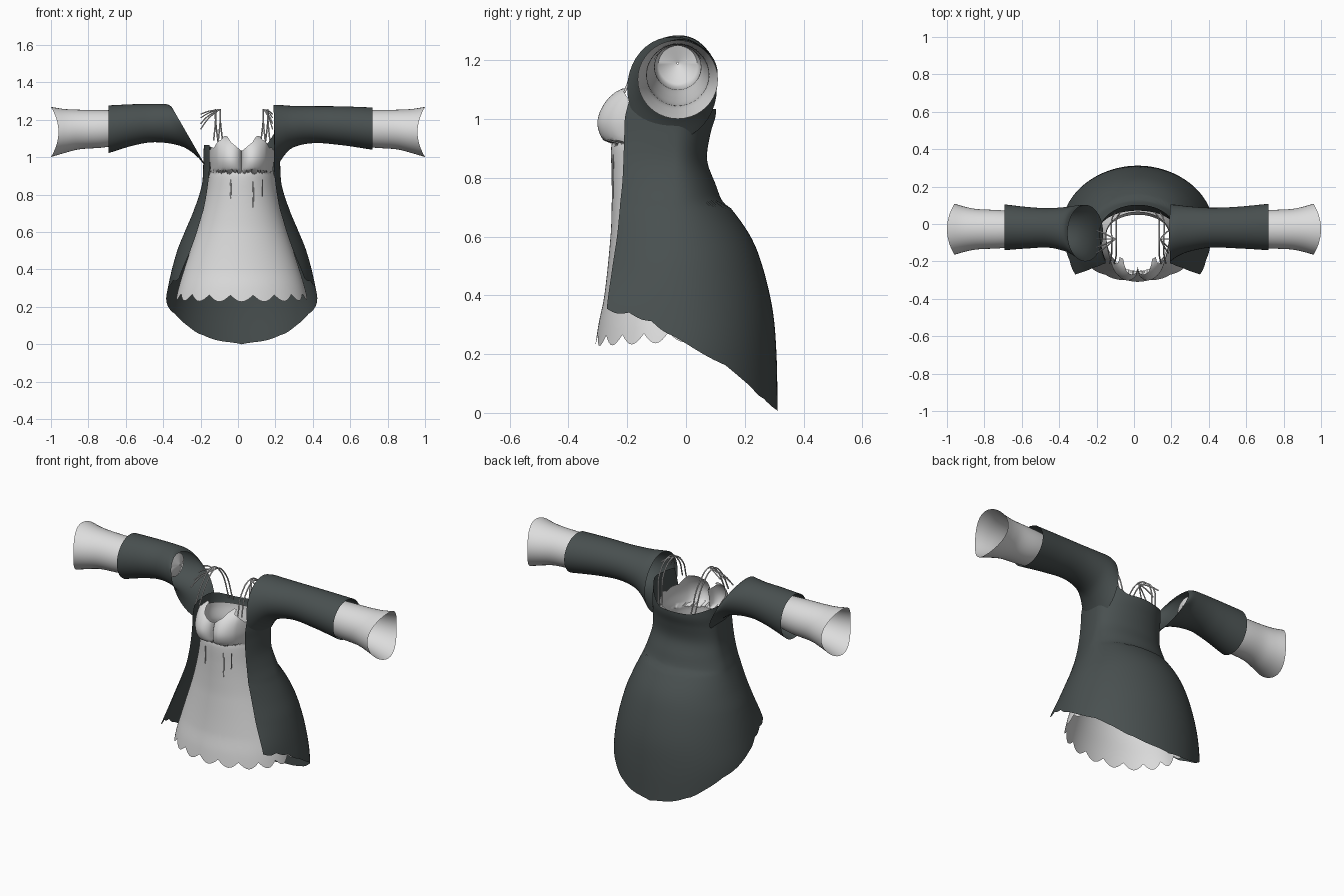
import bpy, bmesh, math
from math import sin, cos, pi

if "Cube" in bpy.data.objects:
    bpy.data.objects.remove(bpy.data.objects["Cube"])

CX = 0.02  # the body of the garment sits slightly right of centre


def material(name, rgb):
    m = bpy.data.materials.new(name)
    m.diffuse_color = (*rgb, 1)
    m.use_nodes = True
    m.node_tree.nodes["Principled BSDF"].inputs["Base Color"].default_value = m.diffuse_color
    return m


CHARCOAL = material("charcoal cloth", (0.066, 0.08, 0.08))
PALE = material("pale cloth", (0.72, 0.72, 0.72))


def interp(table, t):
    """Smooth lookup in rows of (t, values...); returns the list of values."""
    if t <= table[0][0]:
        return list(table[0][1:])
    n = len(table)
    for i in range(n - 1):
        a, b = table[i], table[i + 1]
        if t <= b[0]:
            p, q = table[max(i - 1, 0)], table[min(i + 2, n - 1)]
            h = b[0] - a[0]
            f = (t - a[0]) / h
            out = []
            for k in range(1, len(a)):
                m0 = (b[k] - p[k]) / (b[0] - p[0]) * h
                m1 = (q[k] - a[k]) / (q[0] - a[0]) * h
                out.append((2*f**3 - 3*f*f + 1) * a[k] + (f**3 - 2*f*f + f) * m0
                           + (3*f*f - 2*f**3) * b[k] + (f**3 - f*f) * m1)
            return out
    return list(table[-1][1:])


def sheet(name, mat, func, cols, rows, closed):
    """Grid surface from func(u, v), with u around and v along, both 0..1."""
    bm = bmesh.new()
    n = cols if closed else cols + 1
    grid = [[bm.verts.new(func(i / cols, j / rows)) for i in range(n)]
            for j in range(rows + 1)]
    for j in range(rows):
        for i in range(cols):
            k = (i + 1) % n
            bm.faces.new((grid[j][i], grid[j][k], grid[j + 1][k], grid[j + 1][i]))
    bmesh.ops.recalc_face_normals(bm, faces=bm.faces)
    me = bpy.data.meshes.new(name)
    bm.to_mesh(me)
    bm.free()
    me.materials.append(mat)
    ob = bpy.data.objects.new(name, me)
    bpy.context.collection.objects.link(ob)
    bpy.ops.object.select_all(action='DESELECT')
    ob.select_set(True)
    bpy.context.view_layer.objects.active = ob
    bpy.ops.object.shade_smooth_by_angle(angle=math.radians(50))
    return ob


# Coat body: z, half width, back y, front edge x, front edge y
COAT = [(0.0, 0.41, 0.312, 0.36, -0.275), (0.2, 0.41, 0.308, 0.36, -0.275),
        (0.35, 0.385, 0.295, 0.335, -0.27), (0.5, 0.345, 0.26, 0.275, -0.25),
        (0.6, 0.305, 0.22, 0.24, -0.235), (0.7, 0.262, 0.15, 0.21, -0.225),
        (0.715, 0.257, 0.127, 0.205, -0.224), (0.78, 0.233, 0.10, 0.192, -0.217),
        (0.86, 0.212, 0.072, 0.18, -0.213), (0.95, 0.206, 0.083, 0.172, -0.21),
        (1.02, 0.205, 0.102, 0.172, -0.205), (1.2, 0.19, 0.10, 0.172, -0.15)]
HEM = [(0, 0.0), (0.17, 0.04), (0.25, 0.1), (0.33, 0.15), (0.5, 0.25), (0.75, 0.32), (1, 0.345)]


def coat_point(u, v):
    w = 2 * u - 1                       # 0 at the back, +-1 at the front edges
    a, side = abs(w), (1 if w > 0 else -1)
    low = interp(HEM, a)[0] + 0.01 * (1 - abs(sin(a * 6 * pi))) * min(1, a * 8)
    rise = min(1, max(0, (a - 0.12) / 0.3))
    top = 1.035 + (0.11 if side > 0 else 0.03) * rise * rise * (3 - 2 * rise)
    z = low + (top - low) * v
    hw, by, fx, fy = interp(COAT, z)
    yc = -0.04
    if a < 0.5:
        x, y = hw * sin(a * pi), yc + (by - yc) * cos(a * pi)
    else:
        s = 2 * a - 1
        x, y = fx + (hw - fx) * (1 - s * s), yc + (fy - yc) * s
    return CX + side * x, y, z


sheet("coat_body", CHARCOAL, coat_point, 96, 70, False)

# Coat sleeves: t, top x, top z, bottom x, bottom z, front y, back y
RIGHT = [(0, .19, 1.28, .20, .93, -.20, .105), (.1, .22, 1.28, .24, 1.0, -.175, .102),
         (.2, .28, 1.275, .29, 1.05, -.15, .095), (.4, .40, 1.273, .40, 1.075, -.127, .087),
         (.7, .55, 1.272, .55, 1.065, -.13, .092), (1, .72, 1.266, .72, 1.04, -.14, .108)]
LEFT = [(0, -.355, 1.27, -.165, .94, -.20, .102), (.1, -.375, 1.282, -.225, 1.01, -.175, .10),
        (.2, -.405, 1.285, -.30, 1.058, -.15, .092), (.4, -.47, 1.285, -.43, 1.08, -.127, .085),
        (.7, -.57, 1.283, -.55, 1.065, -.13, .09), (1, -.693, 1.277, -.693, 1.022, -.14, .105)]


def tube(table):
    def point(u, v):
        xt, zt, xb, zb, y0, y1 = interp(table, v)
        a = 2 * pi * u
        f = 0.5 + 0.5 * cos(a)
        return (xb + (xt - xb) * f, (y0 + y1) / 2 + (y1 - y0) / 2 * sin(a),
                zb + (zt - zb) * f)
    return point


sheet("coat_sleeve_right", CHARCOAL, tube(RIGHT), 40, 28, True)
sheet("coat_sleeve_left", CHARCOAL, tube(LEFT), 40, 28, True)

# Flared undersleeves closing to a point deep inside the coat: |x|, radius, centre z
CUFF = [(0.36, 0.003, 1.19), (0.38, 0.065, 1.185), (0.5, 0.078, 1.175), (0.62, 0.09, 1.16),
        (0.72, 0.1, 1.152), (0.85, 0.106, 1.148), (0.93, 0.118, 1.14), (1.0, 0.134, 1.135)]


def cuff(side):
    def point(u, v):
        a = 2 * pi * u
        x = 0.36 + 0.64 * v
        r, cz = interp(CUFF, x)
        x -= 0.04 * sin(a) ** 2 * max(0, (v - 0.7) / 0.3)   # notched end
        return side * x, -0.028 + r * 1.02 * sin(a), cz + r * cos(a)
    return point


for side, label in ((1, "right"), (-1, "left")):
    sheet("undersleeve_" + label, PALE, cuff(side), 40, 32, True)

# Dress: z, half width, front y, back y
DRESS = [(0.2, 0.36, -0.313, 0.25), (0.3, 0.338, -0.298, 0.245), (0.4, 0.308, -0.278, 0.235),
         (0.6, 0.243, -0.257, 0.175), (0.7, 0.215, -0.253, 0.115), (0.8, 0.192, -0.253, 0.075),
         (0.9, 0.175, -0.255, 0.05), (0.93, 0.168, -0.25, 0.052), (1.0, 0.173, -0.24, 0.065),
         (1.12, 0.168, -0.2, 0.07)]


def dress_point(u, v):
    a = 2 * pi * u                      # 0 at the front
    c = cos(a)
    low = 0.262 - 0.035 * abs(sin(9 * a + pi / 2)) + 0.012 * (1 - c)
    px = abs(sin(a)) * 0.17
    if c > 0:                           # scalloped cups dipping in the middle
        top = 1.03 + 0.075 * math.exp(-((px - 0.09) / 0.05) ** 2) + 0.01 * abs(sin(9 * a))
    else:
        top = 1.03 - 0.02 * abs(c)
    z = low + (top - low) * v
    hw, fy, by = interp(DRESS, z)
    yc = -0.06
    x = hw * sin(a)
    y = yc + ((yc - fy) * -c if c > 0 else (by - yc) * -c)
    if c > 0 and z > 0.925:             # bust
        f = max(0, 1 - ((abs(x) - 0.085) / 0.085) ** 2)
        g = max(0, 1 - ((z - 1.01) / 0.1) ** 2)
        y -= 0.075 * math.sqrt(f) * math.sqrt(g) * min(1, c * 1.5)
    return CX + x, y, z


sheet("dress", PALE, dress_point, 144, 84, True)


def cord(name, strands, radius):
    cu = bpy.data.curves.new(name, 'CURVE')
    cu.dimensions = '3D'
    cu.bevel_depth = radius
    cu.bevel_resolution = 1
    cu.resolution_u = 8
    for pts in strands:
        sp = cu.splines.new('BEZIER')
        sp.bezier_points.add(len(pts) - 1)
        for bp, p in zip(sp.bezier_points, pts):
            bp.co = p
            bp.handle_left_type = bp.handle_right_type = 'AUTO'
    cu.materials.append(PALE)
    bpy.context.collection.objects.link(bpy.data.objects.new(name, cu))


# Shoulder straps, each a pair of cords arching from cup to back
for side, label in ((1, "right"), (-1, "left")):
    arcs = []
    for off in (0.0, 0.025):
        x = CX + side * (0.115 + off)
        arcs.append([(x + side * 0.01, -0.21, 1.09), (x, -0.16, 1.2), (x, -0.08, 1.255),
                     (x, 0.01, 1.2), (x - side * 0.02, 0.06, 1.03)])
    cord("strap_" + label, arcs, 0.004)
    # Loose bow ends at the top of the strap
    k = CX + side * 0.12
    reach = 0.1 if side < 0 else 0.045
    tails = [[(k, -0.08, 1.255), (k + side * reach * 0.6, -0.08 + d, 1.245 - e / 2),
              (k + side * reach, -0.08 + 1.5 * d, 1.23 - e)]
             for d, e in ((-0.03, 0.05), (0.0, 0.02), (0.03, 0.0), (-0.05, 0.08))]
    cord("bow_" + label, tails, 0.0035)

# Fine gathers below the bust
folds = [[(x, -0.248, z0), (x + 0.002, -0.249, (z0 + z1) / 2), (x, -0.249, z1)]
         for x, z0, z1 in ((-0.04, .88, .78), (0.0, .84, .71), (0.035, .83, .71),
                           (0.08, .87, .73), (0.13, .88, .79))]
cord("gathers", folds, 0.003)
